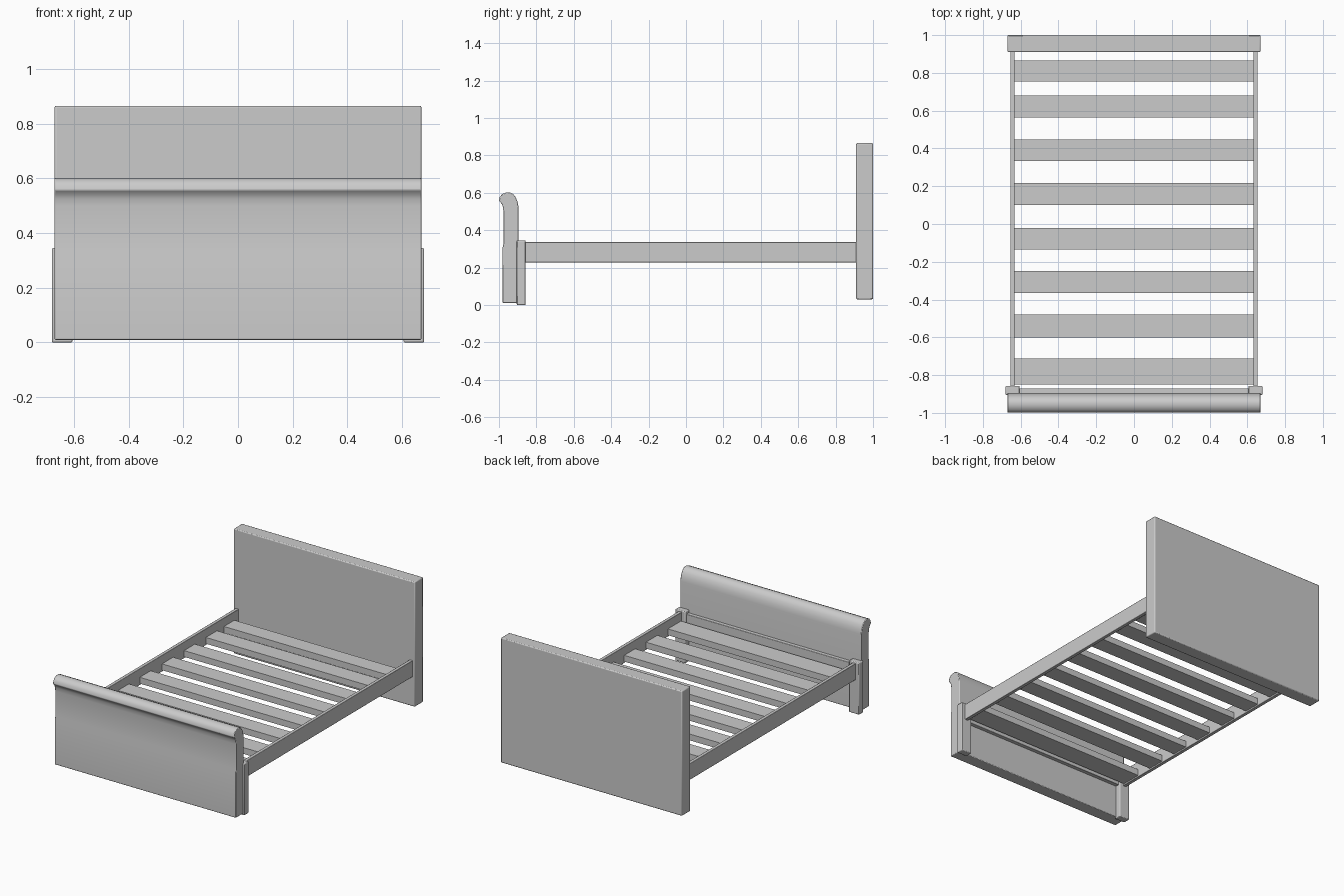
import bpy
import bmesh
from math import radians

cube = bpy.data.objects.get("Cube")
if cube:
    bpy.data.objects.remove(cube, do_unlink=True)

GREY = (0.6, 0.6, 0.6, 1)
paint = bpy.data.materials.new("plain grey")
paint.use_nodes = True
paint.diffuse_color = GREY
paint.node_tree.nodes["Principled BSDF"].inputs["Base Color"].default_value = GREY


def finish(name, bm, bevel=0.0):
    """Turn a bmesh into a grey object with softened edges."""
    bmesh.ops.recalc_face_normals(bm, faces=bm.faces)
    mesh = bpy.data.meshes.new(name)
    bm.to_mesh(mesh)
    bm.free()
    mesh.materials.append(paint)
    obj = bpy.data.objects.new(name, mesh)
    bpy.context.collection.objects.link(obj)
    if bevel:
        mod = obj.modifiers.new("soft edges", 'BEVEL')
        mod.width = bevel
        mod.segments = 2
        mod.limit_method = 'ANGLE'
        mod.angle_limit = radians(50)
    bpy.ops.object.select_all(action='DESELECT')
    obj.select_set(True)
    bpy.context.view_layer.objects.active = obj
    bpy.ops.object.shade_smooth_by_angle(angle=radians(35))
    return obj


def box(name, x, y, z, bevel=0.0):
    """Box from its (low, high) extents on each axis."""
    bm = bmesh.new()
    bmesh.ops.create_cube(bm, size=1)
    for v in bm.verts:
        v.co = [(lo + hi) / 2 + c * (hi - lo) for c, (lo, hi) in zip(v.co, (x, y, z))]
    return finish(name, bm, bevel)


# Headboard slab
box("headboard", (-0.67, 0.67), (0.91, 1.0), (0.03, 0.865), 0.006)

# Footboard with a top that curls forward
profile = [(-0.98, 0.01), (-0.98, 0.31), (-0.976, 0.33), (-0.976, 0.5),
           (-0.979, 0.525), (-0.986, 0.542), (-1.0, 0.557), (-0.996, 0.577),
           (-0.984, 0.592), (-0.965, 0.6), (-0.944, 0.602), (-0.925, 0.594),
           (-0.91, 0.575), (-0.9, 0.55), (-0.895, 0.52), (-0.895, 0.01)]
bm = bmesh.new()
end = bm.faces.new([bm.verts.new((-0.67, y, z)) for y, z in profile])
extruded = bmesh.ops.extrude_face_region(bm, geom=[end], use_keep_orig=True)
for v in extruded["geom"]:
    if isinstance(v, bmesh.types.BMVert):
        v.co.x = 0.67
finish("footboard", bm, 0.004)

# Cross rail behind the footboard
box("foot_rail", (-0.61, 0.61), (-0.9, -0.87), (0.23, 0.325), 0.003)

# Foot posts and side rails
for side, s in (("left", 1), ("right", -1)):
    def span(a, b):
        return tuple(sorted((s * a, s * b)))
    box(side + "_foot_post", span(0.605, 0.68), (-0.905, -0.857), (0.0, 0.345), 0.005)
    box(side + "_side_rail", span(0.632, 0.655), (-0.87, 0.92), (0.228, 0.337), 0.003)

# Slats
slats = [(-0.85, -0.712), (-0.6, -0.48), (-0.365, -0.25), (-0.135, -0.02),
         (0.1, 0.217), (0.333, 0.447), (0.563, 0.68), (0.755, 0.865)]
for i, depth in enumerate(slats):
    box("slat_%d" % (i + 1), (-0.635, 0.635), depth, (0.238, 0.28))
